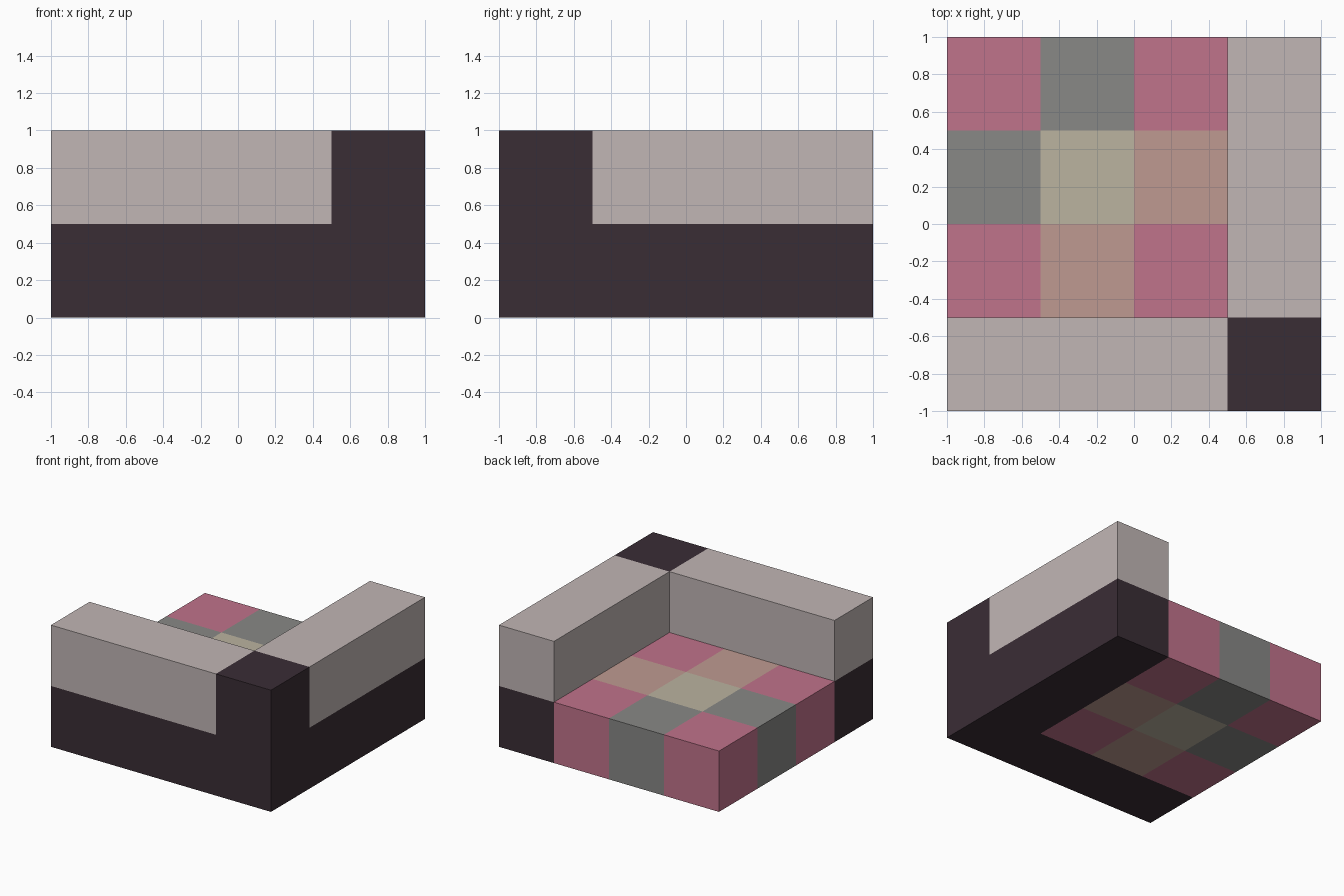
import bpy
import bmesh
from mathutils import Vector

cube = bpy.data.objects.get("Cube")
if cube:
    bpy.data.objects.remove(cube, do_unlink=True)

CELL = 0.5


def linear(c):
    c /= 255
    return c / 12.92 if c <= 0.04045 else ((c + 0.055) / 1.055) ** 2.4


def make_material(name, rgb):
    mat = bpy.data.materials.new(name)
    mat.use_nodes = True
    colour = [linear(c) for c in rgb] + [1]
    mat.diffuse_color = colour
    mat.node_tree.nodes["Principled BSDF"].inputs["Base Color"].default_value = colour
    return mat


materials = {
    "dark": make_material("dark plum", (58, 45, 53)),
    "light": make_material("pale stone", (193, 182, 181)),
    "pink": make_material("rose pink", (192, 115, 139)),
    "grey": make_material("mid grey", (136, 136, 134)),
    "cream": make_material("cream", (187, 179, 160)),
    "peach": make_material("peach", (191, 154, 145)),
}

# Floor tiles, from the front row to the back row
tile_rows = [
    ("pink", "peach", "pink"),
    ("grey", "cream", "peach"),
    ("pink", "grey", "pink"),
]

# Each grid cell gets a part and a colour
cells = {}
for i in range(4):
    for j in range(4):
        on_side, on_front = i == 3, j == 0
        if on_side or on_front:
            cells[i, j, 0] = ("base_frame", "dark")
            if on_side and on_front:
                cells[i, j, 1] = ("corner_post", "dark")
            else:
                cells[i, j, 1] = ("side_wall" if on_side else "front_wall", "light")
        else:
            cells[i, j, 0] = ("tiled_floor", tile_rows[j - 1][i])


def add_exposed_faces(bm, cell, slot):
    """Add the sides of a cell that touch no other cell."""
    centre = (Vector(cell) + Vector((0.5, 0.5, 0.5))) * CELL - Vector((1, 1, 0))
    for axis in range(3):
        for sign in (-1, 1):
            normal = Vector((0, 0, 0))
            normal[axis] = sign
            if tuple(int(a + b) for a, b in zip(cell, normal)) in cells:
                continue
            u = Vector((0, 0, 0))
            u[(axis + 1) % 3] = 1
            v = normal.cross(u)
            corners = [normal + u + v, normal - u + v, normal - u - v, normal + u - v]
            face = bm.faces.new([bm.verts.new(centre + c * CELL / 2) for c in corners])
            face.material_index = slot


# One object per part, welded together along cell edges
for part in sorted({p for p, _ in cells.values()}):
    mesh = bpy.data.meshes.new(part)
    colours = sorted({c for p, c in cells.values() if p == part})
    for colour in colours:
        mesh.materials.append(materials[colour])
    bm = bmesh.new()
    for cell, (owner, colour) in cells.items():
        if owner == part:
            add_exposed_faces(bm, cell, colours.index(colour))
    bmesh.ops.remove_doubles(bm, verts=bm.verts, dist=0.001)
    bm.to_mesh(mesh)
    bm.free()
    bpy.context.collection.objects.link(bpy.data.objects.new(part, mesh))
